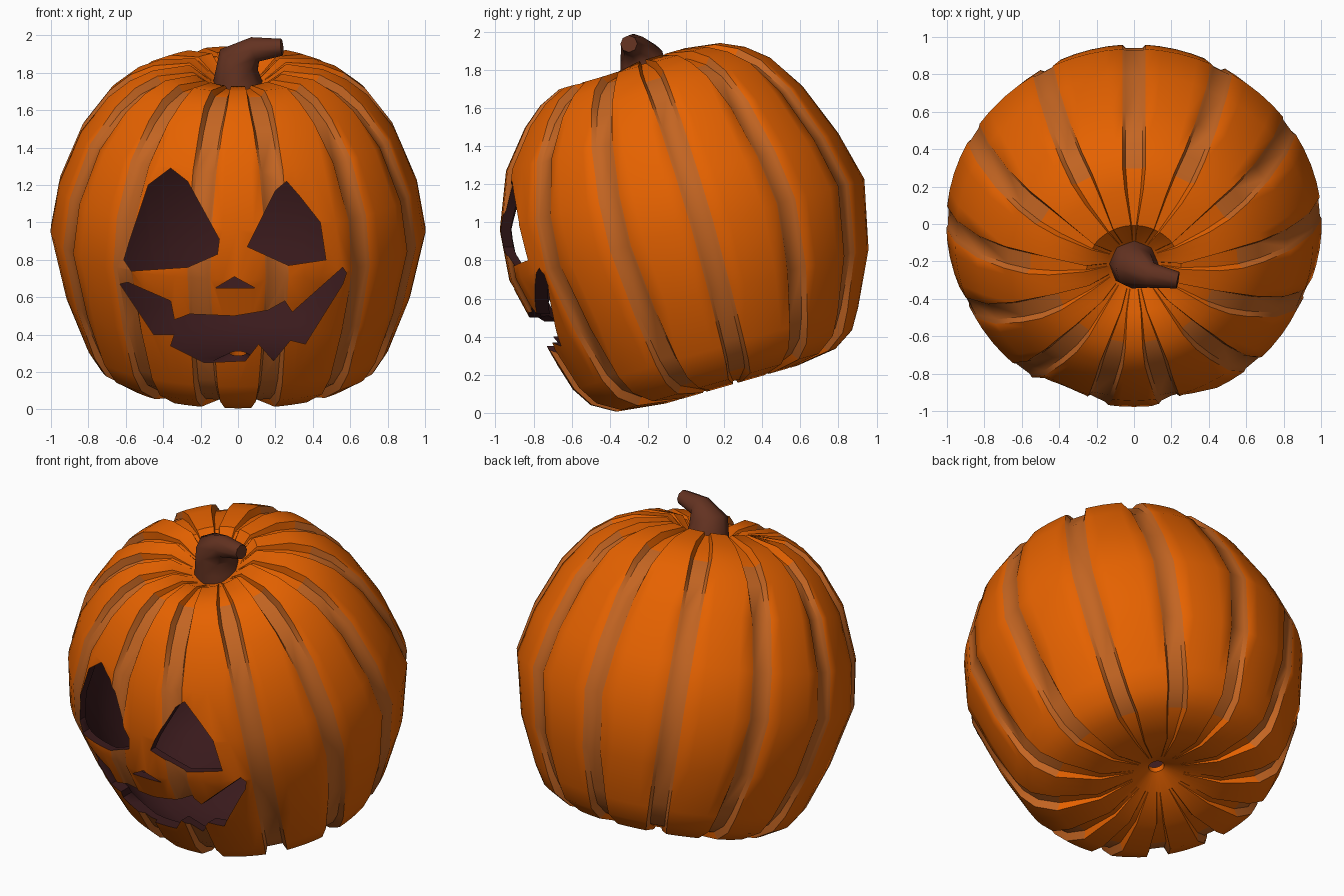
import bpy, bmesh, math
from mathutils import Vector, Matrix

if "Cube" in bpy.data.objects:
    bpy.data.objects.remove(bpy.data.objects["Cube"])


def material(name, rgb):
    m = bpy.data.materials.new(name)
    m.diffuse_color = (*rgb, 1)
    m.use_nodes = True
    m.node_tree.nodes["Principled BSDF"].inputs["Base Color"].default_value = m.diffuse_color
    return m


orange = material("orange_skin", (0.79, 0.122, 0.0))
flesh = material("dark_inside", (0.042, 0.0105, 0.012))
groove = material("dull_groove", (0.55, 0.13, 0.016))
brown = material("stem_brown", (0.125, 0.032, 0.015))


def make_object(name, bm, mats):
    bmesh.ops.recalc_face_normals(bm, faces=bm.faces)
    me = bpy.data.meshes.new(name)
    bm.to_mesh(me)
    bm.free()
    for m in mats:
        me.materials.append(m)
    ob = bpy.data.objects.new(name, me)
    bpy.context.collection.objects.link(ob)
    return ob


def activate(ob):
    bpy.ops.object.select_all(action='DESELECT')
    ob.select_set(True)
    bpy.context.view_layer.objects.active = ob


# Pumpkin shell: leaning profile (radius, height, groove depth)
ROWS = [(.045, -.74, 0), (.15, -.80, .0), (.36, -.865, .018), (.60, -.835, .045),
        (.715, -.765, .042), (.78, -.66, .034), (.89, -.38, .018), (.97, -.02, .009),
        (.925, .25, .009), (.81, .54, .02), (.67, .73, .035), (.56, .82, .042),
        (.44, .875, .045), (.25, .90, .022), (.14, .81, 0), (.06, .77, 0)]
GROOVES = [-151, -121, -92, -65, -38, -12, 12, 41, 68, 95, 124, 152, 180]
LEAN = Matrix.Translation((0, 0, .98)) @ Matrix.Rotation(math.radians(16), 4, 'X')


def shell_point(r, w, k, angle):
    c = math.cos(math.radians(angle))
    if -.84 < w < -.6:          # fuller chin, flatter back
        r *= 1 + .035 * c
    if .2 < w < .6:
        r *= 1 + .022 * c
    if w > .7 and r < .3:       # collar dips in front of the stem
        w -= .05 * max(0, c) * min(1, r / .2)
    s = math.sin(math.radians(angle))
    return LEAN @ Vector((1.035 * r * k * s, -r * k * c, w * k))


# Columns around the shell: (groove angle, side, offset in half widths) or rib angle
columns = []
for i, a in enumerate(GROOVES):
    b = GROOVES[(i + 1) % len(GROOVES)]
    if b < a:
        b += 360
    columns += [(a, -1, 1), (a, 1, 1), (a, 1, 1.35)]
    columns += [(a + (b - a) * t, 0, 0) for t in (.3, .5, .7)]
    columns += [(b, -1, 1.35)]

bm = bmesh.new()
loops = []
for angle, side, offset in columns:
    outer, inner = [], []
    for r, w, d in ROWS:
        # grooves keep an even width until they narrow near the poles
        half = side * offset * 2.7 * min(1.7, .95 / r)
        if r < .4:
            half *= .6
        depth = d if offset == 1 else 0
        outer.append(shell_point(r, w, 1 - depth, angle + half))
        inner.append(shell_point(r, w, 1 - d - .045, angle + half))
    loops.append([bm.verts.new(p) for p in outer + inner[::-1]])
n, rows = len(columns), len(ROWS)
for i in range(n):
    j = (i + 1) % n
    in_groove = 1 in (columns[i][2], columns[j][2])
    is_front = abs((columns[i][0] + 180) % 360 - 180) < 80
    inner_limit = .42 if is_front else .55
    for k in range(2 * rows):
        m = (k + 1) % (2 * rows)
        f = bm.faces.new((loops[i][k], loops[j][k], loops[j][m], loops[i][m]))
        if rows - 1 <= k < 2 * rows - 1:
            f.material_index = 1
        elif in_groove and k < rows - 1:
            if min(ROWS[k][0], ROWS[m][0]) > inner_limit:
                f.material_index = 2
pumpkin = make_object("pumpkin_shell", bm, (orange, flesh, groove))

# Carved face outlines (x, z)
LEFT_EYE = [(-.36, 1.29), (-.27, 1.22), (-.10, .91), (-.11, .83), (-.27, .76),
            (-.57, .74), (-.61, .80), (-.58, .90), (-.48, 1.20)]
RIGHT_EYE = [(.26, 1.22), (.33, 1.14), (.44, 1.0), (.47, .80), (.27, .77),
             (.05, .87), (.20, 1.17)]
NOSE = [(-.02, .71), (.09, .65), (-.12, .65)]
MOUTH = [(-.59, .68), (-.36, .58), (-.34, .48), (-.31, .49), (-.26, .51), (-.02, .50),
         (.16, .53), (.25, .58), (.29, .52), (.56, .76), (.58, .73),
         (.56, .67), (.36, .35), (.28, .37), (.19, .26), (.11, .35),
         (.04, .26), (-.18, .25), (-.36, .34), (-.34, .40), (-.45, .40),
         (-.63, .67)]
bm = bmesh.new()
for outline in (LEFT_EYE, RIGHT_EYE, NOSE, MOUTH):
    front = [bm.verts.new((x, -1.3, z)) for x, z in outline]
    back = [bm.verts.new((x, -.36, z)) for x, z in outline]
    bm.faces.new(front)
    bm.faces.new(back[::-1])
    for i in range(len(outline)):
        j = (i + 1) % len(outline)
        bm.faces.new((front[i], back[i], back[j], front[j]))
for f in bm.faces:
    f.material_index = 1
cutter = make_object("face_cutter", bm, (orange, flesh, groove))
cutter.hide_render = True

activate(pumpkin)
mod = pumpkin.modifiers.new("carve", 'BOOLEAN')
mod.operation = 'DIFFERENCE'
mod.solver = 'EXACT'
mod.object = cutter
bpy.ops.object.modifier_apply(modifier=mod.name)
bpy.data.objects.remove(cutter, do_unlink=True)
activate(pumpkin)
bpy.ops.object.shade_smooth_by_angle(angle=math.radians(46))

# Bent stem: rings along a path (x, y, z, radius)
PATH = [(.0, -.20, 1.67, .145), (.0, -.215, 1.76, .13), (.005, -.235, 1.87, .115),
        (.09, -.275, 1.925, .068), (.235, -.30, 1.937, .045)]
SIDES = 8
bm = bmesh.new()
pts = [Vector(p[:3]) for p in PATH]
rings = []
for i, p in enumerate(pts):
    t = (pts[min(i + 1, len(pts) - 1)] - pts[max(i - 1, 0)]).normalized()
    u = Vector((0, 1, 0))
    u = (u - t * u.dot(t)).normalized()
    v = t.cross(u)
    ring = []
    for k in range(SIDES):
        a = 2 * math.pi * k / SIDES
        ring.append(bm.verts.new(p + (u * math.cos(a) + v * math.sin(a)) * PATH[i][3]))
    rings.append(ring)
for lower, upper in zip(rings, rings[1:]):
    for k in range(SIDES):
        j = (k + 1) % SIDES
        bm.faces.new((lower[k], lower[j], upper[j], upper[k]))
bm.faces.new(rings[0][::-1])
bm.faces.new(rings[-1])
stem = make_object("stem", bm, (brown,))
activate(stem)
bpy.ops.object.shade_smooth_by_angle(angle=math.radians(60))
